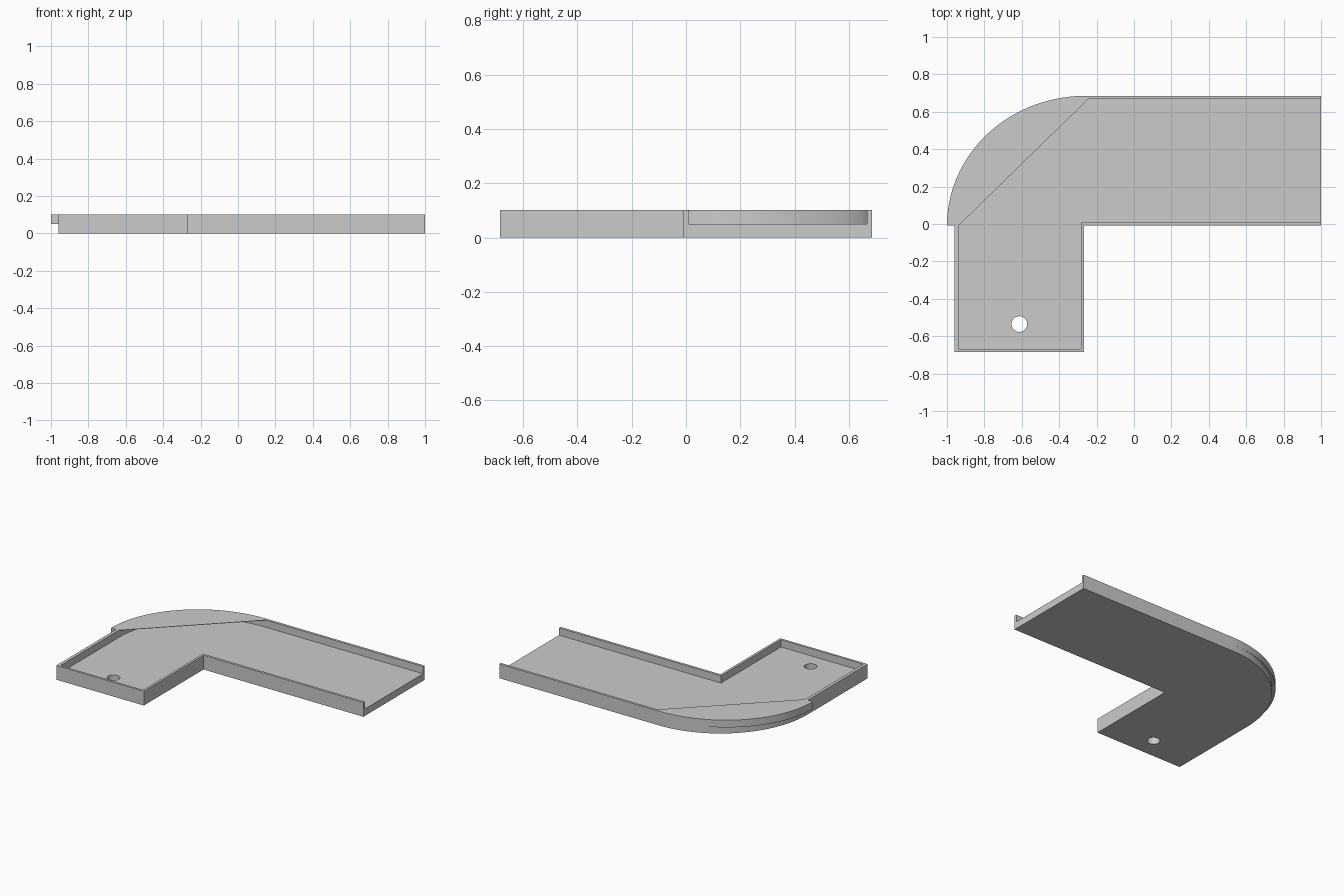
import bpy, bmesh
from math import sin, cos, pi

if "Cube" in bpy.data.objects:
    bpy.data.objects.remove(bpy.data.objects["Cube"])

FLOOR, TOP, LID = 0.05, 0.102, 0.003   # floor top, rim height, lid thickness
CX, CY = -0.26, -0.009                 # centre of the rounded corner


def arc(rx, ry, n=40):
    """Quarter ellipse from the back point round to the left point."""
    return [(CX - rx * sin(pi / 2 * i / n), CY + ry * cos(pi / 2 * i / n))
            for i in range(n + 1)]


def prism(name, outline, z0, z1):
    bm = bmesh.new()
    face = bm.faces.new([bm.verts.new((x, y, z0)) for x, y in outline])
    ext = bmesh.ops.extrude_face_region(bm, geom=[face], use_keep_orig=True)
    verts = [g for g in ext["geom"] if isinstance(g, bmesh.types.BMVert)]
    bmesh.ops.translate(bm, verts=verts, vec=(0, 0, z1 - z0))
    bmesh.ops.recalc_face_normals(bm, faces=bm.faces)
    mesh = bpy.data.meshes.new(name)
    bm.to_mesh(mesh)
    bm.free()
    ob = bpy.data.objects.new(name, mesh)
    bpy.context.collection.objects.link(ob)
    return ob


def smooth(ob):
    bpy.ops.object.select_all(action='DESELECT')
    ob.select_set(True)
    bpy.context.view_layer.objects.active = ob
    bpy.ops.object.shade_smooth_by_angle(angle=0.5)


# L-shaped floor with a rounded outer corner
leg = [(-0.96, -0.685), (-0.267, -0.685), (-0.267, -0.009), (1, -0.009)]
floor = prism("tray_floor", [(1, 0.685)] + arc(0.70, 0.694) + leg, 0, FLOOR)

# Drain hole in the short leg
bpy.ops.mesh.primitive_cylinder_add(vertices=32, radius=0.042, depth=0.3,
                                    location=(-0.613, -0.535, 0))
cutter = bpy.context.object
cutter.name = "drain_cutter"
cutter.hide_render = True
mod = floor.modifiers.new("drain_hole", 'BOOLEAN')
mod.operation = 'DIFFERENCE'
mod.solver = 'EXACT'
mod.object = cutter
bpy.context.view_layer.objects.active = floor
bpy.ops.object.modifier_apply(modifier=mod.name)
bpy.data.objects.remove(cutter)

# Rim: one continuous wall, open at the right end, bulging past the floor at the corner
inner_arc = arc(0.678, 0.676)
outer = [(1, 0.685)] + arc(0.74, 0.694) + [(-0.96, -0.009)] + leg
inner = [(1, 0.009), (-0.284, 0.009), (-0.284, -0.669), (-0.938, -0.669)]
rim = prism("tray_rim", outer + inner + inner_arc[::-1] + [(1, 0.667)], FLOOR, TOP)

# Thin lid over the corner, hollow underneath
lid = prism("corner_lid", [(-0.245, 0.667)] + inner_arc, TOP - LID, TOP)

for ob in (floor, rim, lid):
    smooth(ob)
